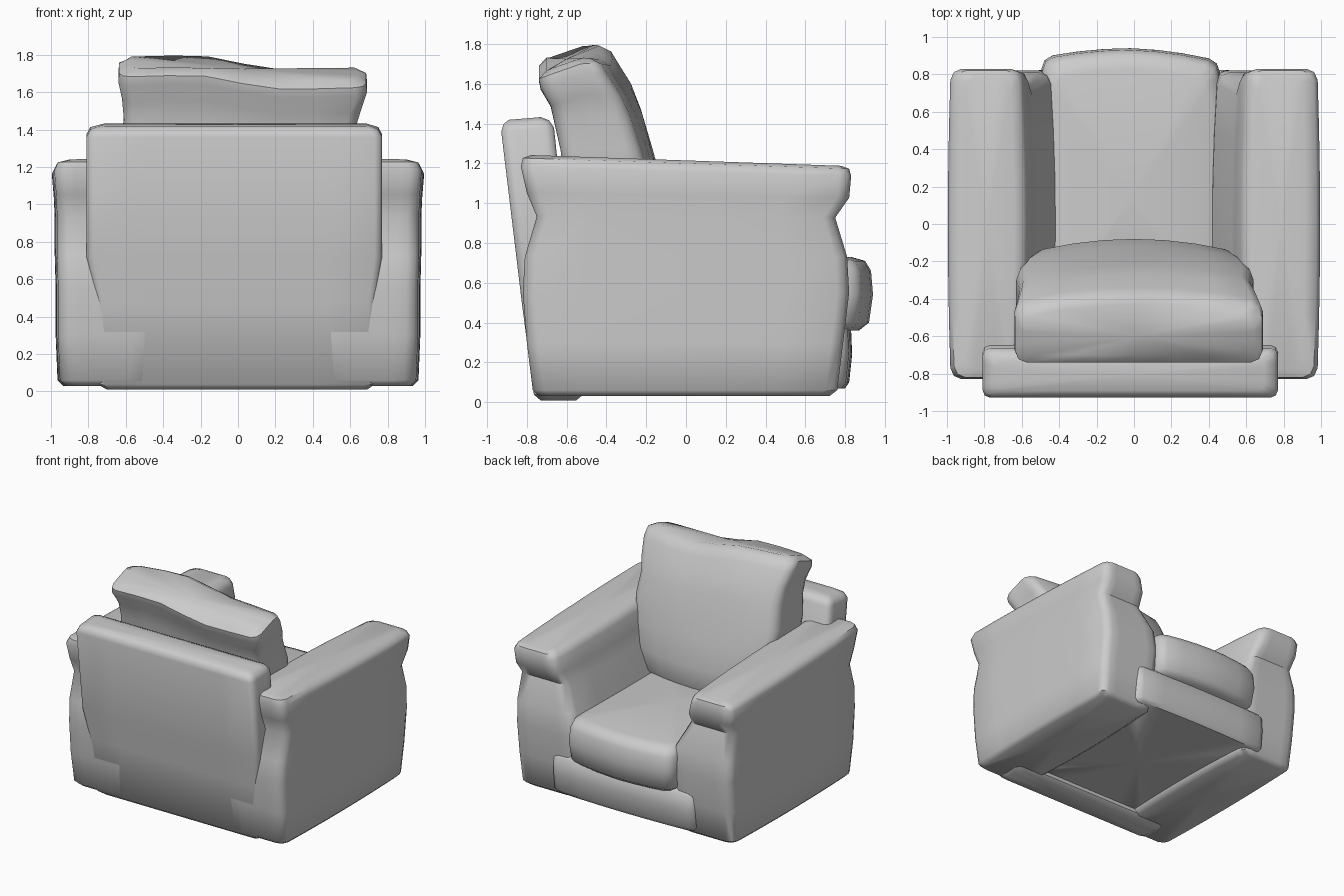
import bpy, bmesh, math

if "Cube" in bpy.data.objects:
    bpy.data.objects.remove(bpy.data.objects["Cube"])

SUB = 6  # points along each straight side of a section


def section(z, x0, x1, y0, y1, r, bow):
    """Rounded rectangle at height z; bow = outward bulge of (x0, x1, y0, y1) sides."""
    cx, cy = (x0 + x1) / 2, (y0 + y1) / 2
    hx, hy = (x1 - x0) / 2, (y1 - y0) / 2
    corners = [(x1 - r, y0 + r, -90), (x1 - r, y1 - r, 0), (x0 + r, y1 - r, 90), (x0 + r, y0 + r, 180)]
    pts = []
    for i, (px, py, a) in enumerate(corners):
        arc = [(px + r * math.cos(math.radians(a + d)), py + r * math.sin(math.radians(a + d))) for d in (0, 45, 90)]
        nx, ny, na = corners[(i + 1) % 4]
        end = (nx + r * math.cos(math.radians(na)), ny + r * math.sin(math.radians(na)))
        pts += arc
        for k in range(1, SUB):
            t = k / SUB
            pts.append((arc[2][0] * (1 - t) + end[0] * t, arc[2][1] * (1 - t) + end[1] * t))
    out = []
    for x, y in pts:
        u, v = (x - cx) / hx, (y - cy) / hy
        bx = (bow[1] if u > 0 else bow[0]) * (1 - v * v) * u
        by = (bow[3] if v > 0 else bow[2]) * (1 - u * u) * v
        out.append((x + bx, y + by, z))
    return out


def loft(name, rings, r=0.06, bow=(0, 0, 0, 0), warp=None):
    """Padded block through stacked sections, closed at both ends."""
    bm = bmesh.new()
    warp = warp or (lambda x, y, z: (x, y, z))
    loops = [[bm.verts.new(warp(*p)) for p in section(*ring, r, bow)] for ring in rings]
    n = len(loops[0])
    for a, b in zip(loops, loops[1:]):
        for i in range(n):
            j = (i + 1) % n
            bm.faces.new((a[i], a[j], b[j], b[i]))
    for loop, ring in ((loops[0], rings[0]), (loops[-1], rings[-1])):
        z, x0, x1, y0, y1 = ring
        c = bm.verts.new(warp((x0 + x1) / 2, (y0 + y1) / 2, z))
        for i in range(n):
            bm.faces.new((loop[i], loop[(i + 1) % n], c))
    bmesh.ops.recalc_face_normals(bm, faces=bm.faces)
    me = bpy.data.meshes.new(name)
    bm.to_mesh(me)
    bm.free()
    ob = bpy.data.objects.new(name, me)
    bpy.context.collection.objects.link(ob)
    bpy.ops.object.select_all(action='DESELECT')
    ob.select_set(True)
    bpy.context.view_layer.objects.active = ob
    bpy.ops.object.shade_smooth_by_angle(angle=math.radians(50))
    return ob


# Pair of arms: waisted under a padded roll, top sloping down to the front
arms = loft("arms", [
    (0.03, 0.50, 0.92, -0.74, 0.72),
    (0.06, 0.46, 0.95, -0.77, 0.76),
    (0.30, 0.44, 0.96, -0.80, 0.79),
    (0.55, 0.43, 0.96, -0.82, 0.82),
    (0.73, 0.45, 0.965, -0.81, 0.81),
    (0.93, 0.55, 0.965, -0.75, 0.75),
    (1.04, 0.57, 0.97, -0.80, 0.82),
    (1.16, 0.60, 0.98, -0.83, 0.83),
    (1.20, 0.62, 0.96, -0.82, 0.82),
    (1.215, 0.67, 0.90, -0.78, 0.78)],
    bow=(0.03, 0.015, 0, 0),
    warp=lambda x, y, z: (x, y, z - max(0, z - 0.9) * 0.11 * y))
arms.modifiers.new("mirror", 'MIRROR')

# Leaning back panel
loft("back_panel", [
    (0.01, -0.70, 0.69, -0.73, -0.55),
    (0.04, -0.75, 0.73, -0.76, -0.51),
    (0.50, -0.76, 0.74, -0.765, -0.51),
    (0.75, -0.81, 0.77, -0.765, -0.51),
    (1.42, -0.81, 0.77, -0.765, -0.50),
    (1.46, -0.79, 0.75, -0.75, -0.52),
    (1.48, -0.73, 0.70, -0.72, -0.56)],
    r=0.04,
    warp=lambda x, y, z: (x, y - 0.115 * z, z + 0.08 * y * z / 1.4))

# Base between the arms
loft("base", [
    (0.07, -0.62, 0.62, -0.70, 0.78),
    (0.10, -0.64, 0.64, -0.72, 0.80),
    (0.24, -0.64, 0.64, -0.72, 0.815),
    (0.36, -0.64, 0.64, -0.72, 0.81),
    (0.41, -0.62, 0.62, -0.70, 0.76)],
    bow=(0, 0, 0, 0.02))

# Seat cushion with a bowed front
loft("seat_cushion", [
    (0.36, -0.44, 0.41, -0.50, 0.82),
    (0.40, -0.48, 0.45, -0.54, 0.87),
    (0.54, -0.495, 0.46, -0.55, 0.89),
    (0.66, -0.49, 0.455, -0.54, 0.88),
    (0.71, -0.47, 0.44, -0.52, 0.85),
    (0.73, -0.42, 0.39, -0.48, 0.78)],
    bow=(0, 0, 0, 0.05),
    warp=lambda x, y, z: (x, y - 0.04 * max(0, x) if y > 0 else y, z))


# Back cushion: slumped top, higher on one side
def slump(x, y, z):
    k = min(1, max(0, (z - 1.2) / 0.4))
    dz = -0.04 * math.tanh(x / 0.15) - 0.03 * max(0, abs(x) - 0.25)
    if x > 0.25:
        dz += 0.06 * (x - 0.25)
    dz += 0.35 * min(0, y + 0.52)
    return x, y, z + k * dz


loft("back_cushion", [
    (0.68, -0.44, 0.44, -0.50, -0.18),
    (0.75, -0.50, 0.50, -0.56, -0.15),
    (0.90, -0.55, 0.55, -0.59, -0.15),
    (1.10, -0.61, 0.61, -0.61, -0.19),
    (1.28, -0.63, 0.64, -0.63, -0.24),
    (1.45, -0.61, 0.63, -0.66, -0.29),
    (1.57, -0.62, 0.66, -0.68, -0.34),
    (1.68, -0.64, 0.69, -0.73, -0.41),
    (1.73, -0.635, 0.685, -0.74, -0.44),
    (1.76, -0.59, 0.64, -0.70, -0.50)],
    r=0.06, bow=(0, 0, 0, 0.07), warp=slump)
